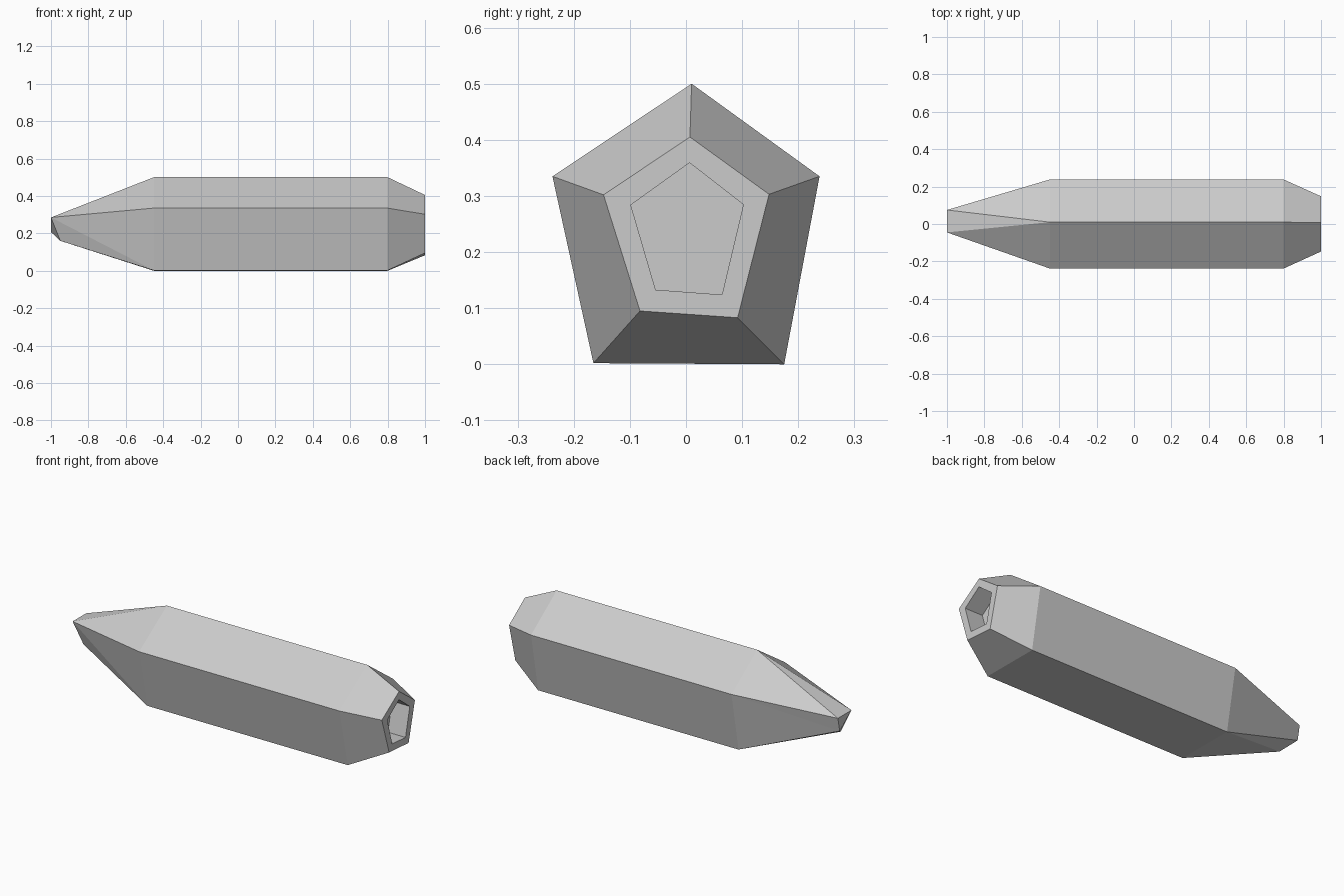
import bpy
import bmesh
from mathutils import Vector

default_cube = bpy.data.objects.get("Cube")
if default_cube:
    bpy.data.objects.remove(default_cube, do_unlink=True)

# Single plain grey material
grey = bpy.data.materials.new("plain_grey")
grey.use_nodes = True
colour = (0.6, 0.6, 0.6, 1)
grey.diffuse_color = colour
grey.node_tree.nodes["Principled BSDF"].inputs["Base Color"].default_value = colour

# Pentagon cross-sections as (y, z): top, back side, back foot, front foot, front side
body_section = [(.01, .5), (.238, .335), (.175, 0), (-.165, .002), (-.238, .335)]
rim_section = [(.007, .405), (.148, .303), (.092, .083), (-.082, .095), (-.147, .302)]
socket_centre = Vector((.005, .235))
socket_section = [
    (socket_centre.x + (y - socket_centre.x) * .68,
     socket_centre.y + (z - socket_centre.y) * .73)
    for y, z in rim_section
]

bm = bmesh.new()


def add_ring(section, x):
    """Place a cross-section at a position along the length."""
    return [bm.verts.new((x, y, z)) for y, z in section]


def bridge(first, second):
    """Join two rings with a band of flat quads."""
    count = len(first)
    for i in range(count):
        j = (i + 1) % count
        bm.faces.new((first[i], first[j], second[j], second[i]))


# Long body, tapered collar, flat rim and sunken socket
rings = [
    add_ring(body_section, -.45),
    add_ring(body_section, .8),
    add_ring(rim_section, 1),
    add_ring(socket_section, 1),
    add_ring(socket_section, .89),
]
for first, second in zip(rings, rings[1:]):
    bridge(first, second)
bm.faces.new(rings[-1])

# Pointed tip with a small chipped end
top, back_side, back_foot, front_foot, front_side = rings[0]
tip_front = bm.verts.new((-1, -.045, .285))
tip_back = bm.verts.new((-1, .075, .285))
tip_low = bm.verts.new((-1, .059, .207))
tip_chin = bm.verts.new((-.95, -.02, .16))
tip_faces = [
    (top, tip_front, tip_back),
    (top, tip_back, back_side),
    (back_side, tip_back, tip_low),
    (back_side, tip_low, back_foot),
    (back_foot, tip_low, tip_chin),
    (back_foot, tip_chin, front_foot),
    (front_foot, tip_chin, tip_front),
    (front_foot, tip_front, front_side),
    (front_side, tip_front, top),
    (tip_front, tip_low, tip_back),
    (tip_front, tip_chin, tip_low),
]
for corners in tip_faces:
    bm.faces.new(corners)

bmesh.ops.recalc_face_normals(bm, faces=bm.faces[:])

mesh = bpy.data.meshes.new("faceted_body")
bm.to_mesh(mesh)
bm.free()
mesh.materials.append(grey)
faceted_body = bpy.data.objects.new("faceted_body", mesh)
bpy.context.collection.objects.link(faceted_body)
